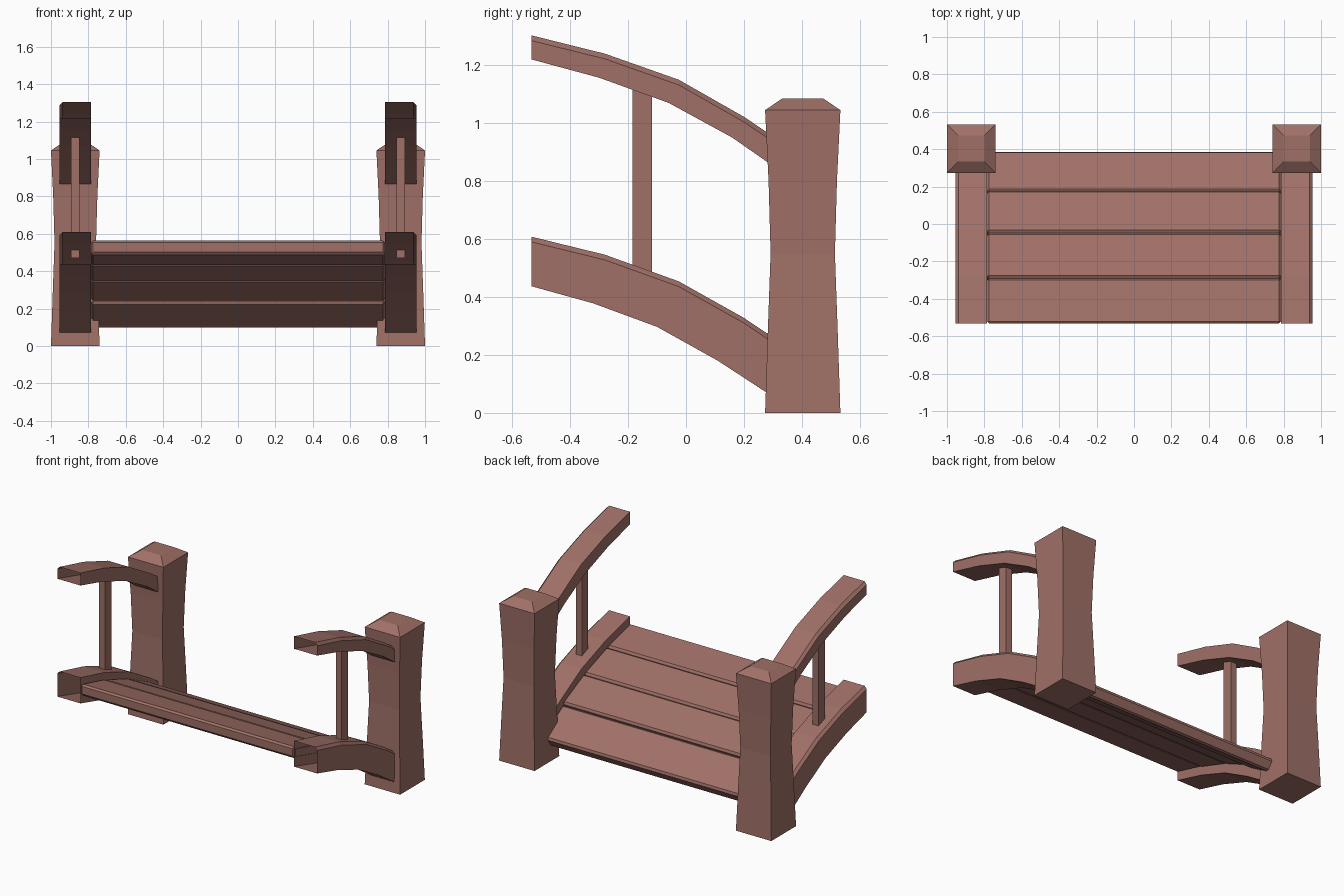
import bpy, bmesh
from mathutils import Vector

if "Cube" in bpy.data.objects:
    bpy.data.objects.remove(bpy.data.objects["Cube"])

wood = bpy.data.materials.new("reddish brown wood")
wood.diffuse_color = (0.35, 0.163, 0.136, 1)
wood.use_nodes = True
wood.node_tree.nodes["Principled BSDF"].inputs["Base Color"].default_value = wood.diffuse_color


def make(name, rings, cap=True, bevel=0):
    """Loft equal-length rings of points into a flat-shaded object."""
    bm = bmesh.new()
    loops = [[bm.verts.new(p) for p in ring] for ring in rings]
    n = len(loops[0])
    for a, b in zip(loops, loops[1:]):
        for i in range(n):
            j = (i + 1) % n
            bm.faces.new((a[i], a[j], b[j], b[i]))
    if cap:
        bm.faces.new(loops[0])
        bm.faces.new(loops[-1])
    bmesh.ops.recalc_face_normals(bm, faces=bm.faces)
    # open tubes: make sure the normals point away from the centre of the part
    if not cap:
        c = sum((v.co for v in loops[1]), Vector()) / n
        f = min(bm.faces, key=lambda q: (q.calc_center_median() - c).length)
        if f.normal.dot(f.calc_center_median() - c) < 0:
            bmesh.ops.reverse_faces(bm, faces=bm.faces)
    if bevel:
        bmesh.ops.bevel(bm, geom=bm.edges[:], offset=bevel, segments=1,
                        affect='EDGES')
    me = bpy.data.meshes.new(name)
    bm.to_mesh(me)
    bm.free()
    me.materials.append(wood)
    ob = bpy.data.objects.new(name, me)
    bpy.context.collection.objects.link(ob)
    return ob


def rect(cx, cy, hx, hy, z):
    return [(cx + sx * hx, cy + sy * hy, z)
            for sx, sy in ((-1, -1), (1, -1), (1, 1), (-1, 1))]


# waisted post outline: height, half width
post = [(0, .130), (.27, .121), (.55, .111), (.8, .118), (1.045, .130), (1.086, .070)]

# rail outlines: top and bottom points as (y, z)
rails = {
    "hand_rail": ([(-.533, 1.303), (-.28, 1.24), (-.025, 1.15), (.2, 1.022), (.289, .962)],
                  [(-.533, 1.22), (-.3, 1.157), (-.06, 1.07), (.16, .95), (.289, .86)]),
    "side_beam": ([(-.533, .608), (-.28, .546), (-.025, .454), (.2, .328), (.289, .268)],
                  [(-.533, .437), (-.32, .378), (-.1, .297), (.11, .18), (.289, .063)]),
}

for s, side in ((-1, "left"), (1, "right")):
    make(side + "_post", [rect(s * .87, .403, h, h, z) for z, h in post])
    # curved rails: open-ended tubes with a chamfer on the outer top edge
    for name, (top, bottom) in rails.items():
        rings = [[(s * .785, yb, zb), (s * .955, yb, zb), (s * .955, yt, zt - .018),
                  (s * .938, yt, zt), (s * .785, yt, zt)]
                 for (yt, zt), (yb, zb) in zip(top, bottom)]
        make(f"{side}_{name}", rings, cap=False)
    # baluster between beam and hand rail
    make(side + "_baluster", [rect(s * .87, -.151, .022, .034, z) for z in (.47, 1.125)])

# deck planks stepping down the arch: front y, back y, front top z, back top z
planks = [(-.533, -.288, .566, .505), (-.287, -.045, .502, .418),
          (-.044, .182, .416, .308), (.175, .392, .295, .157)]
for i, (y0, y1, z0, z1) in enumerate(planks):
    d = Vector((0, y1 - y0, z1 - z0)).normalized()
    down = Vector((0, d.z, -d.y)) * .078
    ring = [Vector((0, y0, z0)), Vector((0, y1, z1)),
            Vector((0, y1, z1)) + down, Vector((0, y0, z0)) + down]
    # keep the front face close to upright on the first plank
    if i == 0:
        ring[3].y = y0
    make(f"deck_plank_{i + 1}",
         [[p + Vector((x, 0, 0)) for p in ring] for x in (-.787, .787)], bevel=.013)
